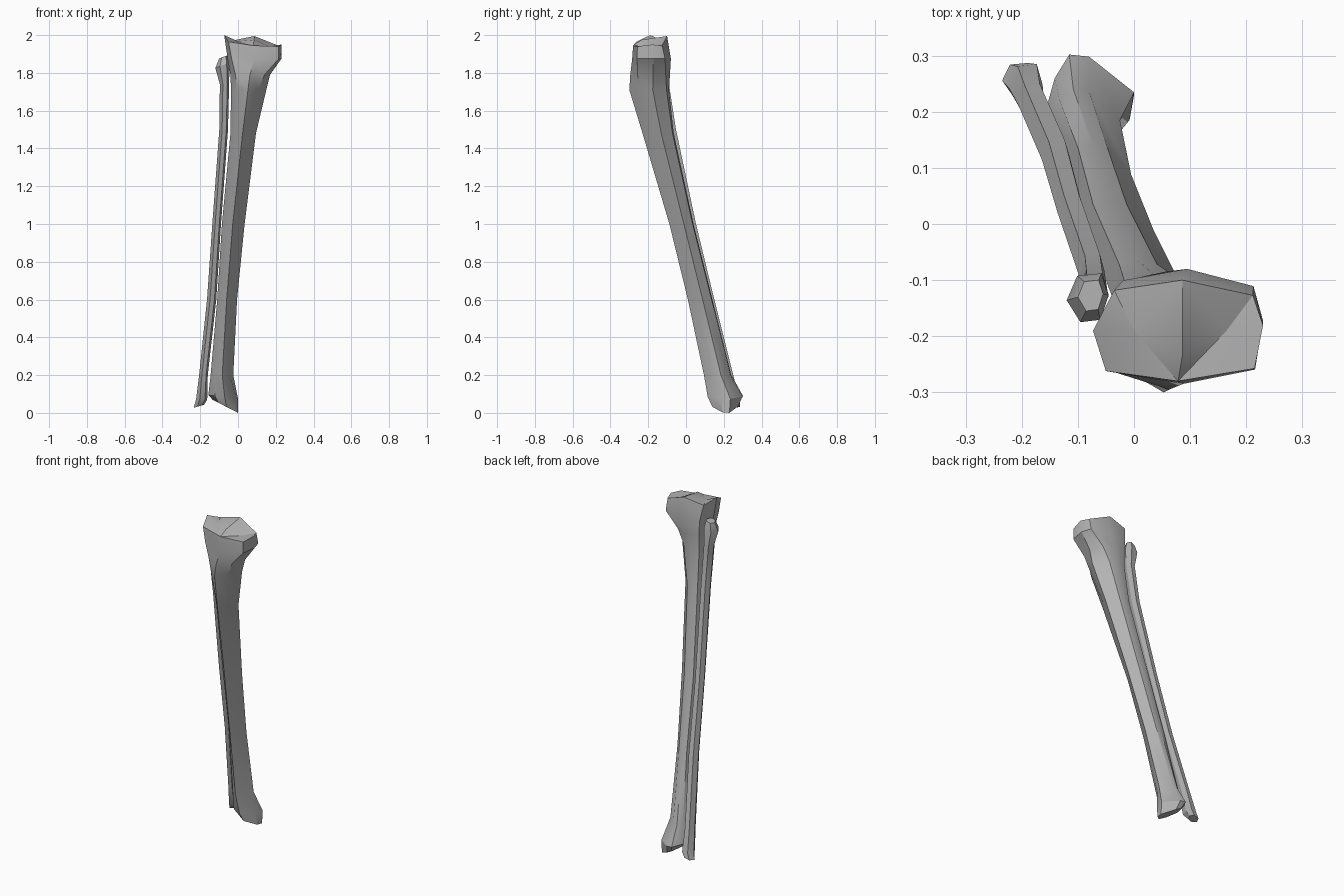
import bpy
import bmesh
import math

cube = bpy.data.objects.get("Cube")
if cube:
    bpy.data.objects.remove(cube)

bone = bpy.data.materials.new("bone grey")
bone.use_nodes = True
bone.diffuse_color = (0.45, 0.45, 0.45, 1)
bone.node_tree.nodes["Principled BSDF"].inputs["Base Color"].default_value = (0.45, 0.45, 0.45, 1)

# Unit cross-sections, from the left-hand point round by the front
PLATEAU = [(-1, 0), (-.85, -.8), (0, -1), (.9, -.75), (1, .1), (.88, .7), (.05, 1), (-.75, .8)]
SHAFT = [(-1, .25), (-.6, -.5), (-.05, -1), (.45, -.45), (1, .2), (.2, .92), (-.3, 1), (-.8, .92)]
ANKLE = [(-1, -.05), (-.55, -.8), (.1, -1), (.9, -.25), (1, .28), (-.02, .96), (-.47, 1), (-.8, .55)]
SLIM = [(-1, -.1), (-.35, -1), (.6, -.9), (1, .1), (.65, 1), (-.5, .9)]


def blend(a, b, t):
    return [(p[0] + (q[0] - p[0]) * t, p[1] + (q[1] - p[1]) * t) for p, q in zip(a, b)]


def add_ring(bm, section, z, x0, x1, y0, y1, tilt=0):
    """Fit a unit section to a box; tilt lowers its +x side."""
    cx, cy, rx, ry = (x0 + x1) / 2, (y0 + y1) / 2, (x1 - x0) / 2, (y1 - y0) / 2
    return [bm.verts.new((cx + u * rx, cy + v * ry, z - tilt * u)) for u, v in section]


def bridge(bm, rings):
    for a, b in zip(rings, rings[1:]):
        for i in range(len(a)):
            j = (i + 1) % len(a)
            bm.faces.new((a[i], a[j], b[j], b[i]))


def finish(bm, name):
    bmesh.ops.recalc_face_normals(bm, faces=bm.faces)
    mesh = bpy.data.meshes.new(name)
    bm.to_mesh(mesh)
    bm.free()
    mesh.materials.append(bone)
    obj = bpy.data.objects.new(name, mesh)
    bpy.context.collection.objects.link(obj)
    bpy.ops.object.select_all(action='DESELECT')
    obj.select_set(True)
    bpy.context.view_layer.objects.active = obj
    bpy.ops.object.shade_smooth_by_angle(angle=math.radians(30))


# Shin bone: section, z, x range, y range, tilt
bm = bmesh.new()
neck = blend(PLATEAU, SHAFT, .4)
tuberosity = blend(PLATEAU, SHAFT, .8)
lower_shaft = blend(SHAFT, ANKLE, .5)
levels = [
    (PLATEAU, 1.95, -.073, .23, -.28, -.1),
    (PLATEAU, 1.875, -.055, .23, -.285, -.08),
    (neck, 1.79, -.04, .17, -.295, -.085),
    (tuberosity, 1.71, -.037, .15, -.30, -.09),
    (SHAFT, 1.48, -.04, .095, -.23, -.065),
    (SHAFT, 1.0, -.085, .035, -.088, .04),
    (SHAFT, .6, -.11, -.005, .01, .14),
    (lower_shaft, .2, -.145, -.025, .095, .24),
    (ANKLE, .085, -.157, 0, .115, .302, .01),
    (ANKLE, .035, -.135, 0, .14, .28, .035),
]
rings = [add_ring(bm, *row) for row in levels]
bridge(bm, rings)
bm.faces.new(rings[-1])

# Knee surface: two shallow hollows either side of a raised ridge
rim = rings[0]
for vert, z in zip(rim, (2.0, 1.965, 1.945, 1.94, 1.95, 1.945, 1.995, 1.97)):
    vert.co.z = z
crest = bm.verts.new((.086, -.235, 1.975))
for x, z, order in ((.0, 1.967, (6, 7, 0, 1, 2)), (.165, 1.94, (2, 3, 4, 5, 6))):
    hollow = bm.verts.new((x, -.19, z))
    loop = [rim[i] for i in order] + [crest]
    for i, vert in enumerate(loop):
        bm.faces.new((hollow, vert, loop[(i + 1) % len(loop)]))
finish(bm, "shin_bone")

# Calf bone: z, x range, y range, tilt
bm = bmesh.new()
levels = [
    (1.885, -.1, -.055, -.155, -.1, -.008),
    (1.84, -.12, -.045, -.175, -.088, -.015),
    (1.74, -.096, -.047, -.16, -.09),
    (1.5, -.099, -.053, -.118, -.053),
    (1.0, -.136, -.09, -.008, .053),
    (.6, -.164, -.115, .085, .15),
    (.2, -.206, -.16, .18, .25),
    (.07, -.222, -.163, .205, .285),
    (.035, -.235, -.18, .23, .287, -.008),
]
rings = [add_ring(bm, SLIM, *row) for row in levels]
bridge(bm, rings)
bm.faces.new(rings[0])
bm.faces.new(rings[-1])
finish(bm, "calf_bone")
